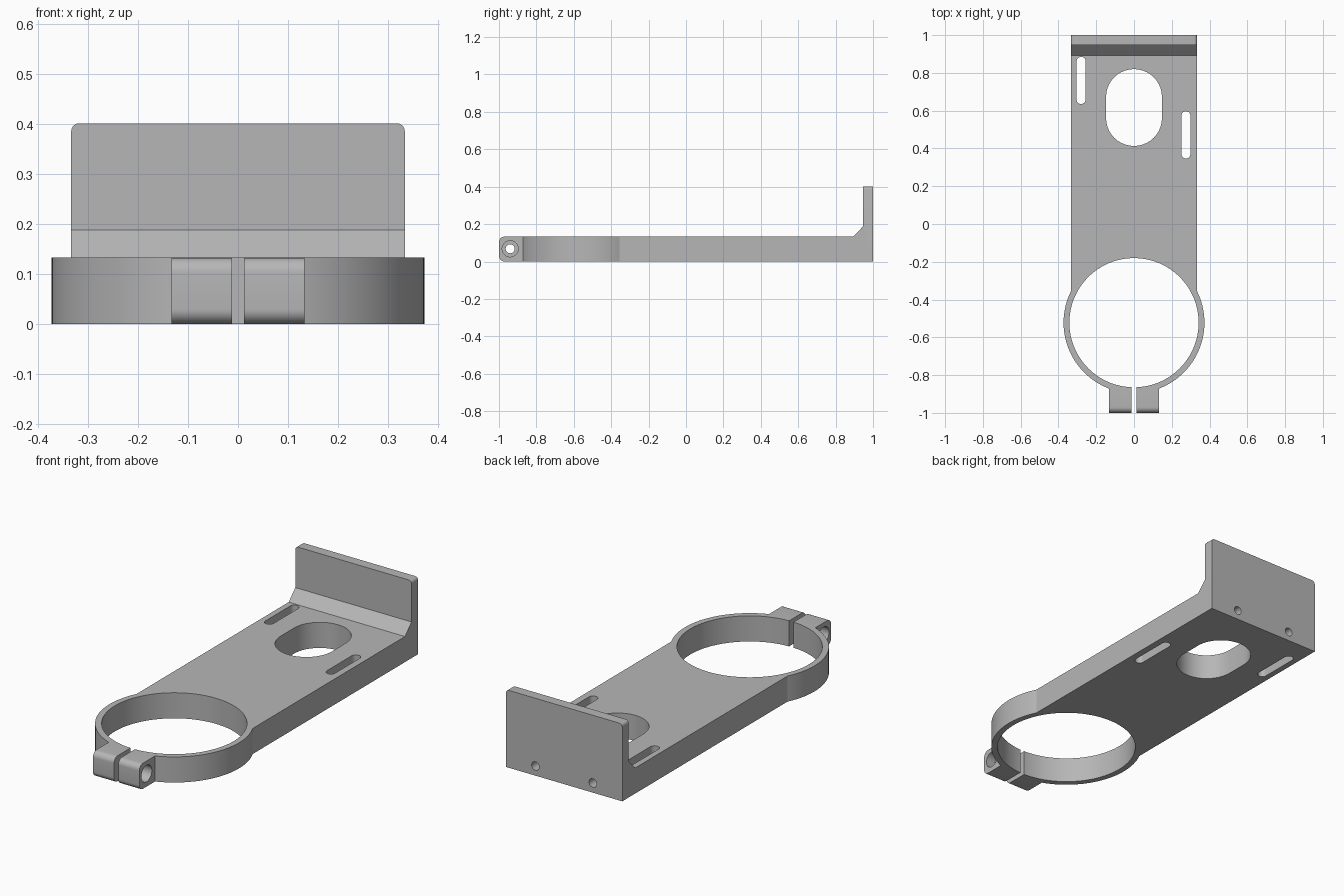
import bpy
import bmesh
import math
from mathutils import Matrix, Vector

cube = bpy.data.objects.get("Cube")
if cube:
    bpy.data.objects.remove(cube)

grey = bpy.data.materials.new("plain grey")
grey.use_nodes = True
COLOR = (0.47, 0.47, 0.47, 1)
grey.diffuse_color = COLOR
grey.node_tree.nodes["Principled BSDF"].inputs["Base Color"].default_value = COLOR

HALF_W, THICK = 0.334, 0.133
RING_Y, RING_OUT, RING_IN = -0.5225, 0.373, 0.342
BOLT_Y, BOLT_Z = -0.94, 0.068


def prism(name, points, start, end, axis="Z"):
    """Extrude a 2D outline along Z (outline is x, y) or X (outline is y, z)."""
    def place(p, h):
        return (p[0], p[1], h) if axis == "Z" else (h, p[0], p[1])
    bm = bmesh.new()
    low = [bm.verts.new(place(p, start)) for p in points]
    high = [bm.verts.new(place(p, end)) for p in points]
    bm.faces.new(low)
    bm.faces.new(high)
    for i in range(len(points)):
        j = (i + 1) % len(points)
        bm.faces.new((low[i], low[j], high[j], high[i]))
    bmesh.ops.recalc_face_normals(bm, faces=bm.faces)
    mesh = bpy.data.meshes.new(name)
    bm.to_mesh(mesh)
    bm.free()
    mesh.materials.append(grey)
    obj = bpy.data.objects.new(name, mesh)
    bpy.context.collection.objects.link(obj)
    return obj


def arc(cx, cy, r, a0, a1, n):
    angles = [math.radians(a0 + (a1 - a0) * i / n) for i in range(n + 1)]
    return [(cx + r * math.cos(a), cy + r * math.sin(a)) for a in angles]


def circle(cx, cy, r, n=40):
    return arc(cx, cy, r, 0, 360, n)[:-1]


def slot(x, y0, y1, r):
    return arc(x, y1 - r, r, 0, 180, 20) + arc(x, y0 + r, r, 180, 360, 20)


def combine(target, other, operation):
    mod = target.modifiers.new(operation.lower(), "BOOLEAN")
    mod.operation, mod.solver, mod.object = operation, "EXACT", other
    with bpy.context.temp_override(object=target, active_object=target,
                                   selected_objects=[target]):
        bpy.ops.object.modifier_apply(modifier=mod.name)
    bpy.data.objects.remove(other)


# Base plate with upright end wall and sloped inner corner
side = [(RING_Y, 0), (1, 0), (1, 0.402), (0.947, 0.402),
        (0.947, 0.188), (0.893, THICK), (RING_Y, THICK)]
bracket = prism("clamp_bracket", side, -HALF_W, HALF_W, "X")

# Round the two upper corners of the wall
bm = bmesh.new()
bm.from_mesh(bracket.data)
corners = [e for e in bm.edges
           if all(v.co.z > 0.4 for v in e.verts)
           and abs(e.verts[0].co.x - e.verts[1].co.x) < 0.001]
bmesh.ops.bevel(bm, geom=corners, offset=0.016, segments=5,
                profile=0.5, affect="EDGES")
bm.to_mesh(bracket.data)
bm.free()

# Clamp ring
combine(bracket, prism("ring", circle(0, RING_Y, RING_OUT, 128), 0, THICK), "UNION")

# Clamp lugs with rounded front edges
R = 0.03
lug = ([(-0.85, 0), (-0.85, THICK)]
       + arc(-1 + R, THICK - R, R, 90, 180, 8)
       + arc(-1 + R, R, R, 180, 270, 8))
combine(bracket, prism("lugs", lug, -0.133, 0.133, "X"), "UNION")

# Bore, clamp gap, oval window and the two adjusting slots
gap = [(-0.0125, -1.1), (0.0125, -1.1), (0.0125, -0.7), (-0.0125, -0.7)]
cuts = {
    "bore": circle(0, RING_Y, RING_IN, 128),
    "gap": gap,
    "window": slot(0, 0.413, 0.82, 0.148),
    "left_slot": slot(0.275, 0.347, 0.597, 0.0235),
    "right_slot": slot(-0.28, 0.635, 0.885, 0.0235),
}
for name, outline in cuts.items():
    combine(bracket, prism(name, outline, -0.1, 0.3), "DIFFERENCE")

# Clamp bolt hole with a counterbore at each end
bolt = circle(BOLT_Y, BOLT_Z, 0.024)
combine(bracket, prism("bolt_hole", bolt, -0.2, 0.2, "X"), "DIFFERENCE")
for s in (-1, 1):
    head = prism("counterbore", circle(BOLT_Y, BOLT_Z, 0.043),
                 min(s * 0.08, s * 0.2), max(s * 0.08, s * 0.2), "X")
    combine(bracket, head, "DIFFERENCE")

# Two blind screw holes in the back
for x in (-0.165, 0.165):
    screw = prism("screw_hole", circle(0, 0, 0.022, 24), -0.15, 0.1)
    screw.data.transform(Matrix.Translation(Vector((x, 1, 0.05)))
                         @ Matrix.Rotation(-math.pi / 2, 4, "X"))
    combine(bracket, screw, "DIFFERENCE")

# Smooth the curved walls, keep the edges sharp
bpy.ops.object.select_all(action="DESELECT")
bpy.context.view_layer.objects.active = bracket
bracket.select_set(True)
bpy.ops.object.shade_smooth_by_angle(angle=math.radians(25))
